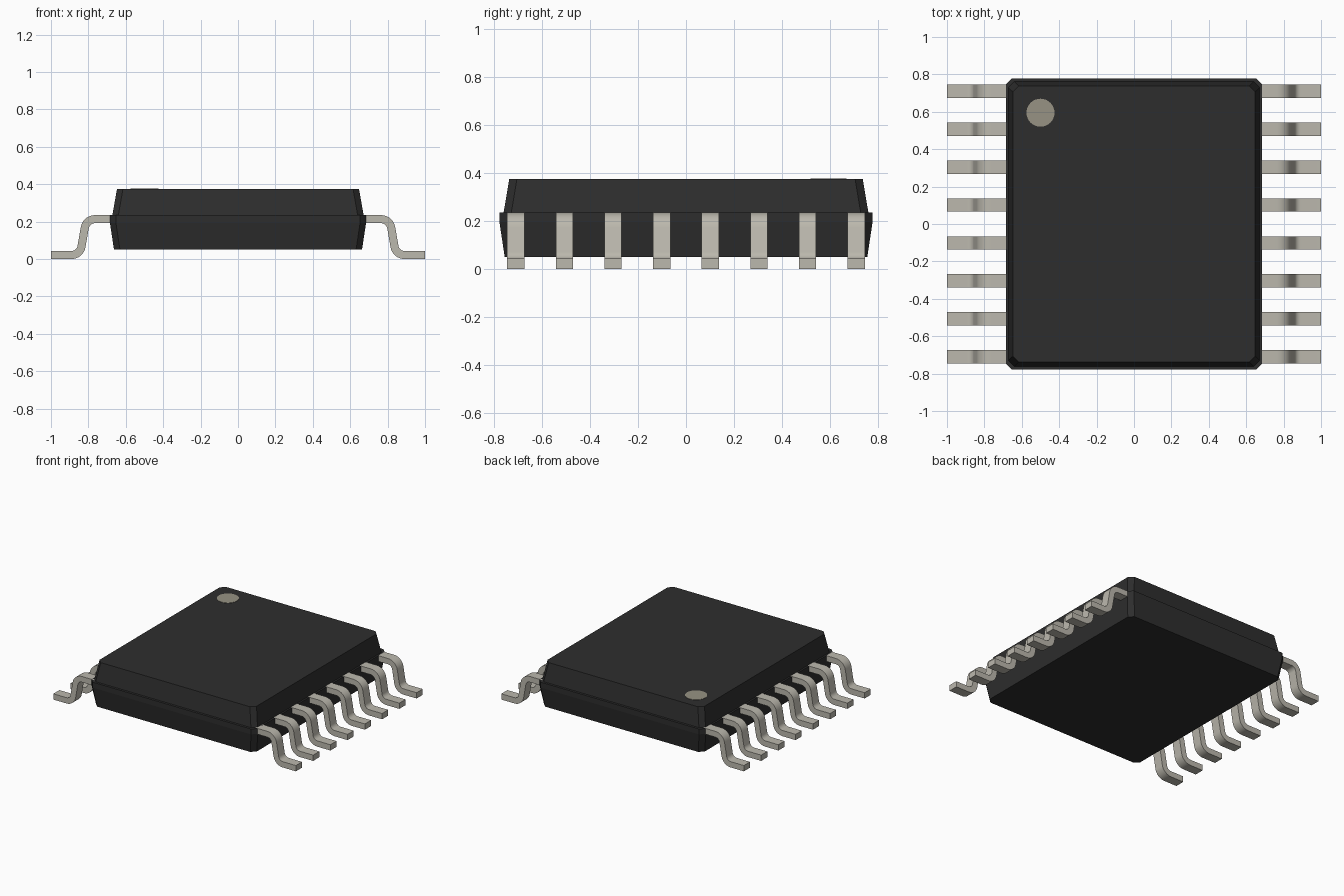
import bpy, bmesh, math

cube = bpy.data.objects.get("Cube")
if cube:
    bpy.data.objects.remove(cube, do_unlink=True)


def material(name, rgb):
    m = bpy.data.materials.new(name)
    m.use_nodes = True
    m.diffuse_color = (*rgb, 1)
    m.node_tree.nodes["Principled BSDF"].inputs["Base Color"].default_value = (*rgb, 1)
    return m


black = material("black plastic", (0.027, 0.027, 0.027))
metal = material("tin metal", (0.50, 0.48, 0.42))
beige = material("beige mark", (0.31, 0.29, 0.23))


def add_object(name, bm, mat):
    bmesh.ops.recalc_face_normals(bm, faces=bm.faces)
    mesh = bpy.data.meshes.new(name)
    bm.to_mesh(mesh)
    bm.free()
    mesh.materials.append(mat)
    ob = bpy.data.objects.new(name, mesh)
    bpy.context.collection.objects.link(ob)
    return ob


def loft(name, sections, mat, chamfer=0.032):
    """Stack of chamfered rectangles given as (half x, half y, z)."""
    bm = bmesh.new()
    rings = []
    for hx, hy, z in sections:
        c = chamfer
        pts = [(hx, hy - c), (hx - c, hy), (c - hx, hy), (-hx, hy - c),
               (-hx, c - hy), (c - hx, -hy), (hx - c, -hy), (hx, c - hy)]
        rings.append([bm.verts.new((x, y, z)) for x, y in pts])
    for a, b in zip(rings, rings[1:]):
        for i in range(8):
            j = (i + 1) % 8
            bm.faces.new((a[i], a[j], b[j], b[i]))
    bm.faces.new(rings[0])
    bm.faces.new(rings[-1])
    return add_object(name, bm, mat)


# Moulded case: tapered lower half with a vertical rim, narrower upper half
loft("case_lower", [(0.663, 0.757, 0.05), (0.685, 0.779, 0.195), (0.685, 0.779, 0.235)], black)
loft("case_upper", [(0.672, 0.762, 0.233), (0.647, 0.738, 0.375)], black)

# Pin one marker disc
bm = bmesh.new()
bmesh.ops.create_cone(bm, cap_ends=True, segments=32, radius1=0.075, radius2=0.075, depth=0.004)
bmesh.ops.translate(bm, verts=bm.verts, vec=(-0.5, 0.595, 0.375))
add_object("pin_one_mark", bm, beige)

# Gull wing lead profile: centreline points with their unit normals
T, R, STEPS, TILT = 0.043, 0.055, 8, 80
path = [(0.60, 0.2135, 0, 1)]
for i in range(STEPS + 1):
    a = math.radians(90 - TILT * i / STEPS)
    path.append((0.765 + R * math.cos(a), 0.1585 + R * math.sin(a), math.cos(a), math.sin(a)))
for i in range(STEPS + 1):
    a = math.radians(270 - TILT + TILT * i / STEPS)
    path.append((0.891 + R * math.cos(a), 0.0765 + R * math.sin(a), -math.cos(a), -math.sin(a)))
path.append((1.0, 0.0215, 0, 1))


def lead(name, side, y, width=0.072):
    bm = bmesh.new()
    rings = []
    for x, z, nx, nz in path:
        rings.append([bm.verts.new((side * (x + s * nx * T / 2), y + w * width / 2, z + s * nz * T / 2))
                      for s, w in ((1, 1), (1, -1), (-1, -1), (-1, 1))])
    for a, b in zip(rings, rings[1:]):
        for i in range(4):
            j = (i + 1) % 4
            bm.faces.new((a[i], a[j], b[j], b[i]))
    bm.faces.new(rings[0])
    bm.faces.new(rings[-1])
    ob = add_object(name, bm, metal)
    bpy.ops.object.select_all(action='DESELECT')
    ob.select_set(True)
    bpy.context.view_layer.objects.active = ob
    bpy.ops.object.shade_smooth_by_angle(angle=math.radians(35))


# Eight leads along each side
for side, label in ((1, "left"), (-1, "right")):
    for k in range(8):
        lead(f"lead_{label}_{k + 1}", side, (k - 3.5) * 0.203)
